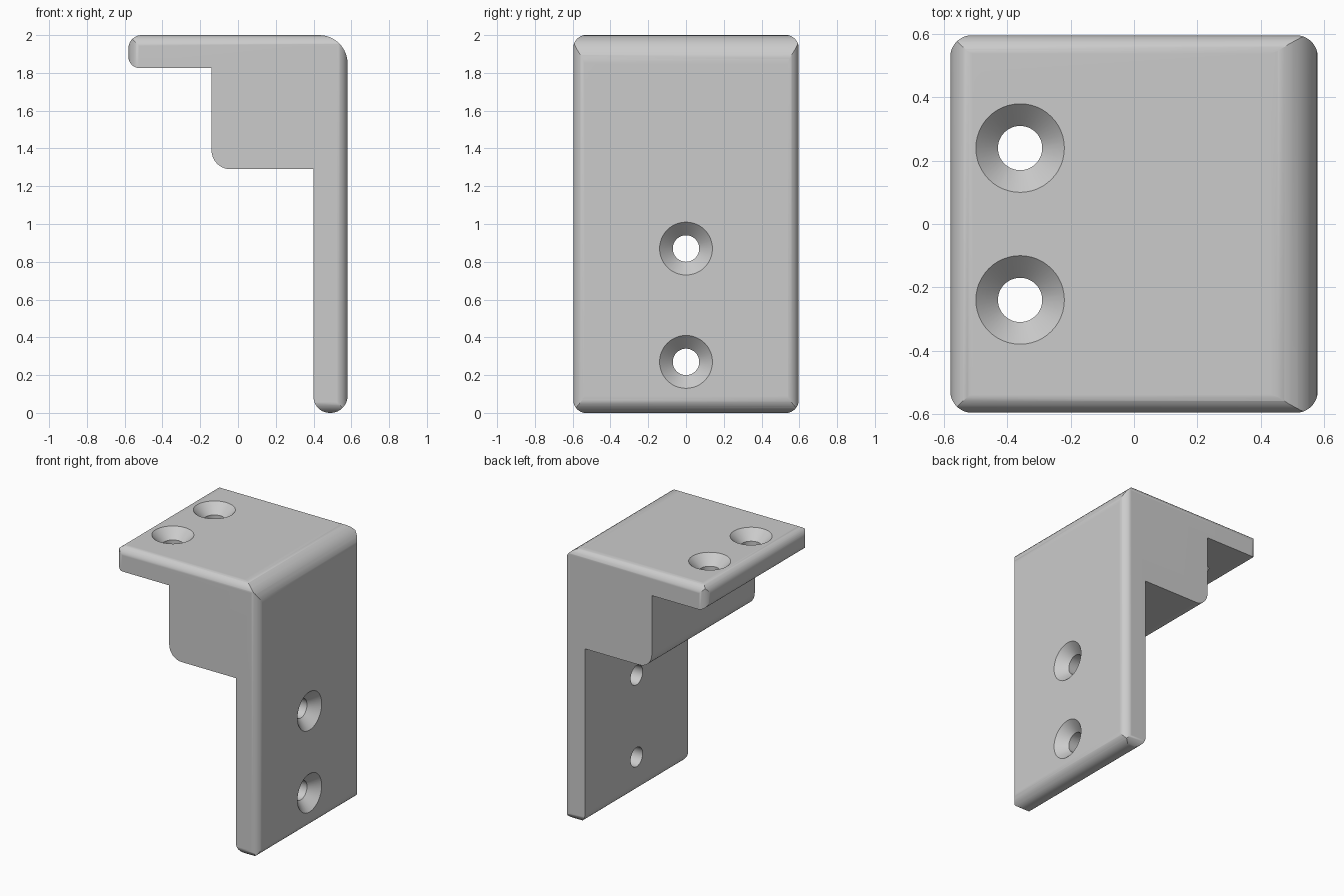
import bpy
import bmesh
import math
from mathutils import Vector, Matrix

if "Cube" in bpy.data.objects:
    bpy.data.objects.remove(bpy.data.objects["Cube"], do_unlink=True)

HALF_WIDTH = 0.596
FILLET = 0.07


def rounded(corners, steps=10):
    """Outline from (u, v, radius) corners, with arcs at right-angled corners."""
    pts = []
    for i, (u, v, r) in enumerate(corners):
        p = Vector((u, v))
        if r == 0:
            pts.append(p)
            continue
        a = (Vector(corners[i - 1][:2]) - p).normalized()
        b = (Vector(corners[(i + 1) % len(corners)][:2]) - p).normalized()
        centre = p + (a + b) * r
        for k in range(steps + 1):
            t = math.pi / 2 * k / steps
            pts.append(centre - b * r * math.cos(t) - a * r * math.sin(t))
    return pts


def finish(name, bm):
    bmesh.ops.recalc_face_normals(bm, faces=bm.faces[:])
    mesh = bpy.data.meshes.new(name)
    bm.to_mesh(mesh)
    bm.free()
    obj = bpy.data.objects.new(name, mesh)
    bpy.context.collection.objects.link(obj)
    return obj


def prism(name, corners, place, low, high):
    """Extrude an outline; place maps (u, v, depth) to a 3D point."""
    bm = bmesh.new()
    face = bm.faces.new([bm.verts.new(place(p.x, p.y, low)) for p in rounded(corners)])
    new = bmesh.ops.extrude_face_region(bm, geom=[face])["geom"]
    shift = Vector(place(0, 0, high)) - Vector(place(0, 0, low))
    bmesh.ops.translate(bm, vec=shift, verts=[g for g in new if isinstance(g, bmesh.types.BMVert)])
    return finish(name, bm)


def countersink(name, matrix, segments=48):
    """Screw hole cutter; local z = 0 is the plate surface, +z points outward."""
    bm = bmesh.new()
    rings = []
    for r, z in ((0.07, -0.3), (0.07, -0.07), (0.14, 0), (0.16, 0.02)):
        rings.append([bm.verts.new((r * math.cos(math.tau * k / segments),
                                    r * math.sin(math.tau * k / segments), z))
                      for k in range(segments)])
    for lower, upper in zip(rings, rings[1:]):
        for k in range(segments):
            n = (k + 1) % segments
            bm.faces.new((lower[k], lower[n], upper[n], upper[k]))
    bm.faces.new(rings[0])
    bm.faces.new(rings[-1])
    bm.transform(matrix)
    return finish(name, bm)


def combine(target, tool, operation):
    mod = target.modifiers.new(operation, "BOOLEAN")
    mod.operation = operation
    mod.solver = "EXACT"
    mod.object = tool
    bpy.ops.object.select_all(action="DESELECT")
    bpy.context.view_layer.objects.active = target
    target.select_set(True)
    bpy.ops.object.modifier_apply(modifier=mod.name)
    bpy.data.objects.remove(tool, do_unlink=True)


# Bracket side profile: top plate, inner block and long upright plate
profile = [(-0.58, 2, 0.07), (-0.58, 1.825, 0.06), (-0.14, 1.825, 0), (-0.14, 1.29, 0.1),
           (0.4, 1.29, 0), (0.4, 0, 0.085), (0.58, 0, 0.09), (0.58, 2, 0.15)]
bracket = prism("corner_bracket", profile, lambda u, v, d: (u, d, v), -HALF_WIDTH, HALF_WIDTH)

# Rounded envelopes that fillet the outer edges
w, e = HALF_WIDTH + 0.001, 0.001
side_outline = [(-w, -e, FILLET), (w, -e, FILLET), (w, 2 + e, FILLET), (-w, 2 + e, FILLET)]
top_outline = [(-0.58 - e, -w, FILLET), (0.58 + e, -w, FILLET),
               (0.58 + e, w, FILLET), (-0.58 - e, w, FILLET)]
combine(bracket, prism("side_envelope", side_outline, lambda u, v, d: (d, u, v), -1, 1), "INTERSECT")
combine(bracket, prism("top_envelope", top_outline, lambda u, v, d: (u, v, d), -1, 3), "INTERSECT")

# Countersunk screw holes
for y in (-0.24, 0.24):
    combine(bracket, countersink("top_hole", Matrix.Translation((-0.36, y, 2))), "DIFFERENCE")
for z in (0.27, 0.87):
    turn = Matrix.Translation((0.58, 0, z)) @ Matrix.Rotation(math.pi / 2, 4, "Y")
    combine(bracket, countersink("side_hole", turn), "DIFFERENCE")

# Material
grey = bpy.data.materials.new("light_grey")
grey.use_nodes = True
colour = (0.6, 0.6, 0.6, 1)
grey.diffuse_color = colour
grey.node_tree.nodes["Principled BSDF"].inputs["Base Color"].default_value = colour
bracket.data.materials.clear()
bracket.data.materials.append(grey)
for poly in bracket.data.polygons:
    poly.material_index = 0

# Smooth fillets and hole walls, flat large faces
bpy.ops.object.shade_smooth_by_angle(angle=math.radians(30))
weighted = bracket.modifiers.new("even_shading", "WEIGHTED_NORMAL")
weighted.keep_sharp = True
